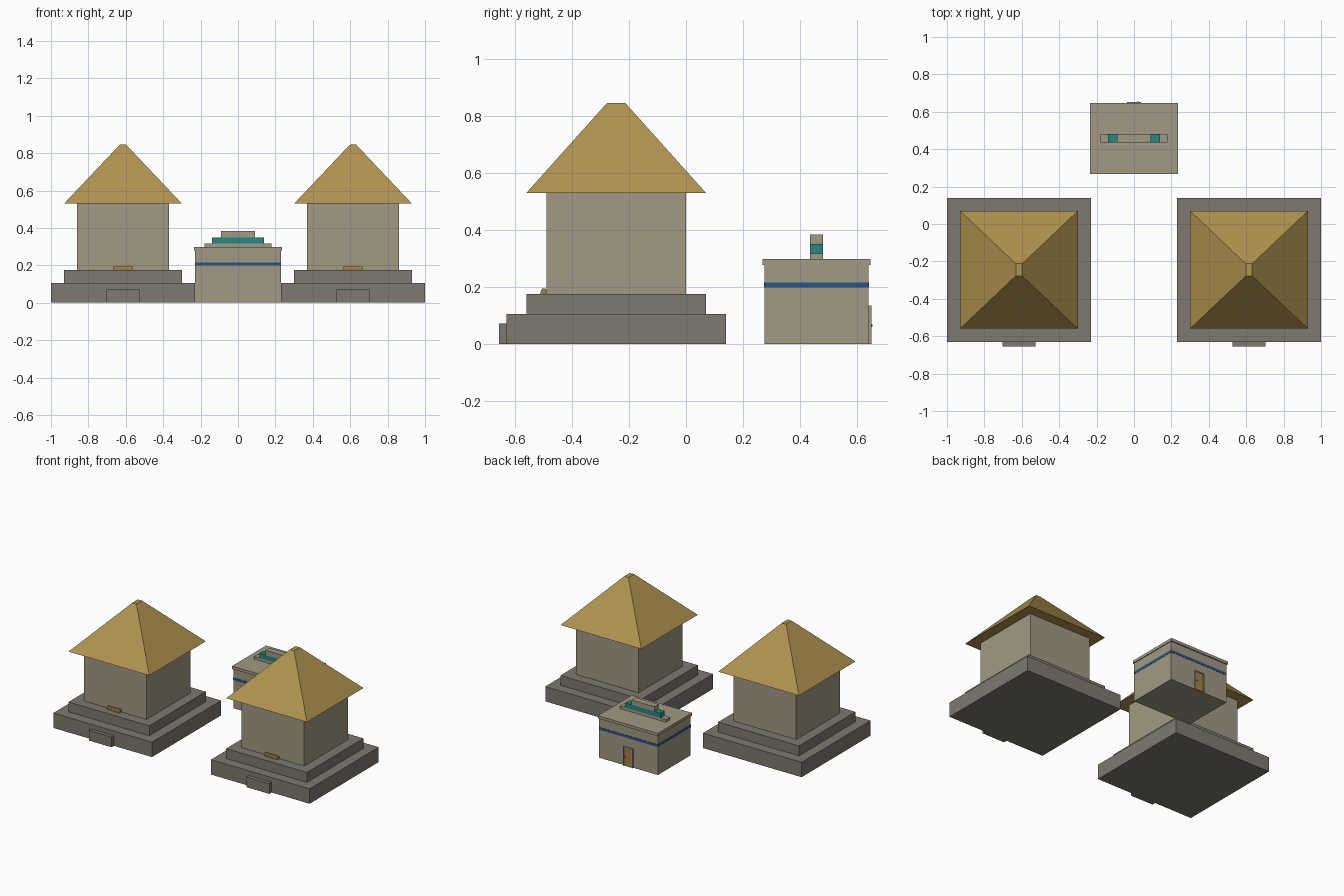
import bpy
from mathutils import Matrix

if "Cube" in bpy.data.objects:
    bpy.data.objects.remove(bpy.data.objects["Cube"])


def material(name, rgb):
    m = bpy.data.materials.new(name)
    m.use_nodes = True
    m.diffuse_color = (*rgb, 1)
    m.node_tree.nodes["Principled BSDF"].inputs["Base Color"].default_value = (*rgb, 1)
    return m


STONE = material("pale stone", (0.36, 0.32, 0.23))
BASE = material("grey stone", (0.21, 0.19, 0.16))
THATCH = material("thatch gold", (0.43, 0.29, 0.08))
WOOD = material("door wood", (0.36, 0.22, 0.06))
BLUE = material("blue band", (0.02, 0.09, 0.23))
TEAL = material("teal", (0.02, 0.24, 0.22))


def frustum(name, mat, x, y, z0, z1, bottom, top):
    """Box whose bottom and top rectangles may differ in size."""
    verts = [(x + sx * w / 2, y + sy * d / 2, z)
             for z, (w, d) in ((z0, bottom), (z1, top))
             for sx, sy in ((-1, -1), (1, -1), (1, 1), (-1, 1))]
    sides = [(i, (i + 1) % 4, (i + 1) % 4 + 4, i + 4) for i in range(4)]
    mesh = bpy.data.meshes.new(name)
    mesh.from_pydata(verts, [], [(3, 2, 1, 0), (4, 5, 6, 7)] + sides)
    mesh.materials.append(mat)
    obj = bpy.data.objects.new(name, mesh)
    bpy.context.collection.objects.link(obj)
    return obj


def box(name, mat, x, y, z0, z1, w, d):
    return frustum(name, mat, x, y, z0, z1, (w, d), (w, d))


def door(name, x, y, z, width, height, out):
    """Framed door on a wall at y, facing the direction out (+1 or -1)."""
    rim = width * 0.1
    for s in (-1, 1):
        box(name + "_jamb", STONE, x + s * (width - rim) / 2, y + out * 0.005,
            z, z + height, rim, 0.012)
    box(name + "_lintel", STONE, x, y + out * 0.005, z + height - rim, z + height,
        width - 2 * rim, 0.012)
    box(name + "_panel", WOOD, x, y + out * 0.003, z, z + height - rim,
        width - 2 * rim, 0.008)
    bpy.ops.mesh.primitive_uv_sphere_add(
        segments=8, ring_count=6, radius=0.005,
        location=(x + width * 0.27, y + out * 0.01, z + height * 0.48))
    knob = bpy.context.object
    knob.name = name + "_knob"
    knob.data.materials.append(WOOD)


# Two large houses on stepped plinths
HOUSE_Y = -0.245
for side, cx in (("left", 0.615), ("right", -0.615)):
    box(side + "_lower_plinth", BASE, cx, HOUSE_Y, 0, 0.105, 0.77, 0.77)
    box(side + "_upper_plinth", BASE, cx, HOUSE_Y, 0.105, 0.175, 0.63, 0.63)
    box(side + "_walls", STONE, cx, HOUSE_Y, 0.175, 0.53, 0.49, 0.49)
    frustum(side + "_roof", THATCH, cx, HOUSE_Y, 0.53, 0.845, (0.63, 0.63), (0.034, 0.065))
    box(side + "_step", BASE, cx, -0.643, 0, 0.072, 0.177, 0.026)
    # Top of the doorway showing above the plinth
    box(side + "_door_top", WOOD, cx, -0.5, 0.175, 0.185, 0.1, 0.022)
    frustum(side + "_door_lintel", WOOD, cx, -0.499, 0.185, 0.195, (0.1, 0.02), (0.1, 0.012))

# Small building behind
cy = 0.4575
box("small_walls", STONE, 0, cy, 0, 0.278, 0.458, 0.365)
box("small_band", BLUE, 0, cy, 0.198, 0.216, 0.461, 0.368)
box("small_roof_slab", STONE, 0, cy, 0.278, 0.298, 0.468, 0.38)
door("back_door", 0, 0.64, 0, 0.075, 0.135, 1)

# Stepped ornament on the small roof
for name, mat, z0, z1, w in (("ornament_foot", STONE, 0.298, 0.317, 0.36),
                             ("ornament_band", TEAL, 0.317, 0.35, 0.276),
                             ("ornament_cap", STONE, 0.35, 0.384, 0.18)):
    box(name, mat, 0, cy, z0, z1, w, 0.045)
